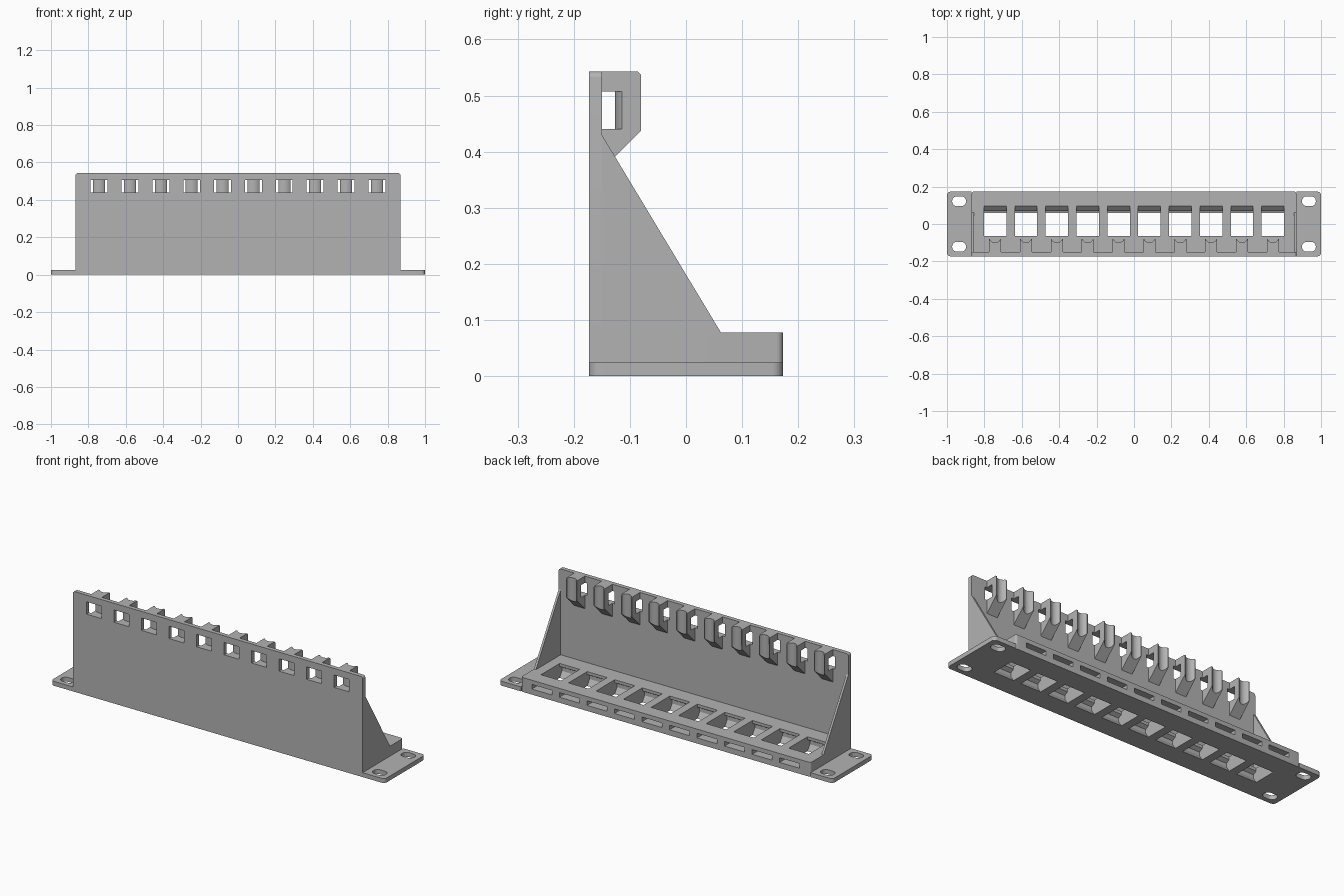
import bpy, bmesh
from math import sin, cos, pi, sqrt
from mathutils import Vector

cube = bpy.data.objects.get("Cube")
if cube:
    bpy.data.objects.remove(cube, do_unlink=True)

grey = bpy.data.materials.new("plain grey")
grey.use_nodes = True
colour = (0.45, 0.45, 0.45, 1)
grey.diffuse_color = colour
grey.node_tree.nodes["Principled BSDF"].inputs["Base Color"].default_value = colour

PITCH, COUNT = 0.165, 10
BAYS = [(i - (COUNT - 1) / 2) * PITCH for i in range(COUNT)]
BODY, DEPTH, TOP, FLOOR = 0.868, 0.173, 0.543, 0.078


def prism(name, profile, axis, spans):
    """Extrude a 2D profile along an axis, once for each (start, end, offset)."""
    place = {"x": lambda p, t, o: (t + o, p[0], p[1]),
             "y": lambda p, t, o: (p[0] + o, t, p[1]),
             "z": lambda p, t, o: (p[0] + o, p[1], t)}[axis]
    bm = bmesh.new()
    for start, end, offset in spans:
        face = bm.faces.new([bm.verts.new(place(p, start, offset)) for p in profile])
        made = bmesh.ops.extrude_face_region(bm, geom=[face])["geom"]
        shift = Vector(place((0, 0), end, 0)) - Vector(place((0, 0), start, 0))
        bmesh.ops.translate(bm, vec=shift, verts=[g for g in made if isinstance(g, bmesh.types.BMVert)])
    bmesh.ops.recalc_face_normals(bm, faces=bm.faces)
    mesh = bpy.data.meshes.new(name)
    bm.to_mesh(mesh)
    bm.free()
    mesh.materials.append(grey)
    obj = bpy.data.objects.new(name, mesh)
    bpy.context.collection.objects.link(obj)
    return obj


def rounded(x0, x1, y0, y1, radii, steps=6):
    """Rectangle with its own radius at each corner, from upper right anticlockwise."""
    corners = [(x1, y1, -1, -1), (x0, y1, 1, -1), (x0, y0, 1, 1), (x1, y0, -1, 1)]
    points = []
    for k, ((x, y, sx, sy), r) in enumerate(zip(corners, radii)):
        if r == 0:
            points.append((x, y))
            continue
        for s in range(steps + 1):
            a = (k + s / steps) * pi / 2
            points.append((x + sx * r + r * cos(a), y + sy * r + r * sin(a)))
    return points


def cut(obj, cutter):
    mod = obj.modifiers.new("cut", "BOOLEAN")
    mod.operation, mod.solver, mod.object = "DIFFERENCE", "EXACT", cutter
    bpy.context.view_layer.update()
    evaluated = obj.evaluated_get(bpy.context.evaluated_depsgraph_get())
    mesh = bpy.data.meshes.new_from_object(evaluated)
    obj.modifiers.clear()
    obj.data = mesh
    bpy.data.objects.remove(cutter, do_unlink=True)


# Mounting ears with slotted screw holes
for side, name in ((1, "left_ear"), (-1, "right_ear")):
    r = 0.02
    radii = (r, 0, 0, r) if side > 0 else (0, r, r, 0)
    ends = sorted((side * BODY, side))
    ear = prism(name, rounded(*ends, -DEPTH, DEPTH, radii), "z", [(0, 0.024, 0)])
    for y in (-0.122, 0.122):
        slot = rounded(-0.037, 0.037, y - 0.026, y + 0.026, [0.024] * 4)
        cut(ear, prism("screw_slot", slot, "z", [(-0.1, 0.1, side * 0.935)]))

# Base block with socket openings, latch slots and hook recesses
base = prism("base_block", rounded(-BODY, BODY, -DEPTH, DEPTH, (0.012, 0.012, 0, 0)), "z",
             [(0, FLOOR, 0)])
socket = [(-0.065, -0.02), (0.06, -0.02), (0.06, 0.03), (0.2, 0.03), (0.2, 0.055),
          (0.07, 0.055), (0.095, FLOOR), (0.095, 0.1), (-0.065, 0.1),
          (-0.065, 0.062), (-0.085, 0.05), (-0.085, 0.03), (-0.065, 0)]
cut(base, prism("socket", socket, "x", [(-0.06, 0.06, x) for x in BAYS]))

# Curved tie channel that runs behind each front window
RADIUS, CENTRE = 0.0487, -0.078
arc = [(x, CENTRE - sqrt(RADIUS ** 2 - x * x)) for x in [0.045 - 0.0075 * i for i in range(13)]]
channel = [(-0.045, -0.25), (0.045, -0.25)] + arc
CHANNELS = [(0.44, 0.507, x) for x in BAYS]

# Upright front wall with windows
wall = prism("front_wall", rounded(-BODY, BODY, FLOOR, TOP, (0.012, 0.012, 0, 0)), "y",
             [(-DEPTH, -0.15, 0)])
cut(wall, prism("window", channel, "z", CHANNELS))

# Cable tie posts with a scooped back
post = [(-0.15, TOP), (-0.086, TOP), (-0.08, TOP - 0.006), (-0.08, 0.437), (-0.15, 0.367)]
posts = prism("tie_posts", post, "x", [(-0.032, 0.032, x) for x in BAYS])
cut(posts, prism("tie_channel", channel, "z", CHANNELS))
scoop = rounded(-0.03, 0.03, -0.1, -0.04, [0.0299] * 4)
cut(posts, prism("scoop", scoop, "z", [(0.3, 0.6, x) for x in BAYS]))

# Sloping side gussets
gusset = [(-0.15, FLOOR), (0.062, FLOOR), (-0.15, 0.43)]
for side, name in ((1, "left_gusset"), (-1, "right_gusset")):
    prism(name, gusset, "x", [(side * (BODY - 0.012), side * BODY, 0)])

# Smooth the rounded corners, keep all edges crisp
for obj in bpy.context.scene.objects:
    if obj.type == "MESH":
        bpy.ops.object.select_all(action="DESELECT")
        obj.select_set(True)
        bpy.context.view_layer.objects.active = obj
        bpy.ops.object.shade_smooth_by_angle(angle=0.5)
